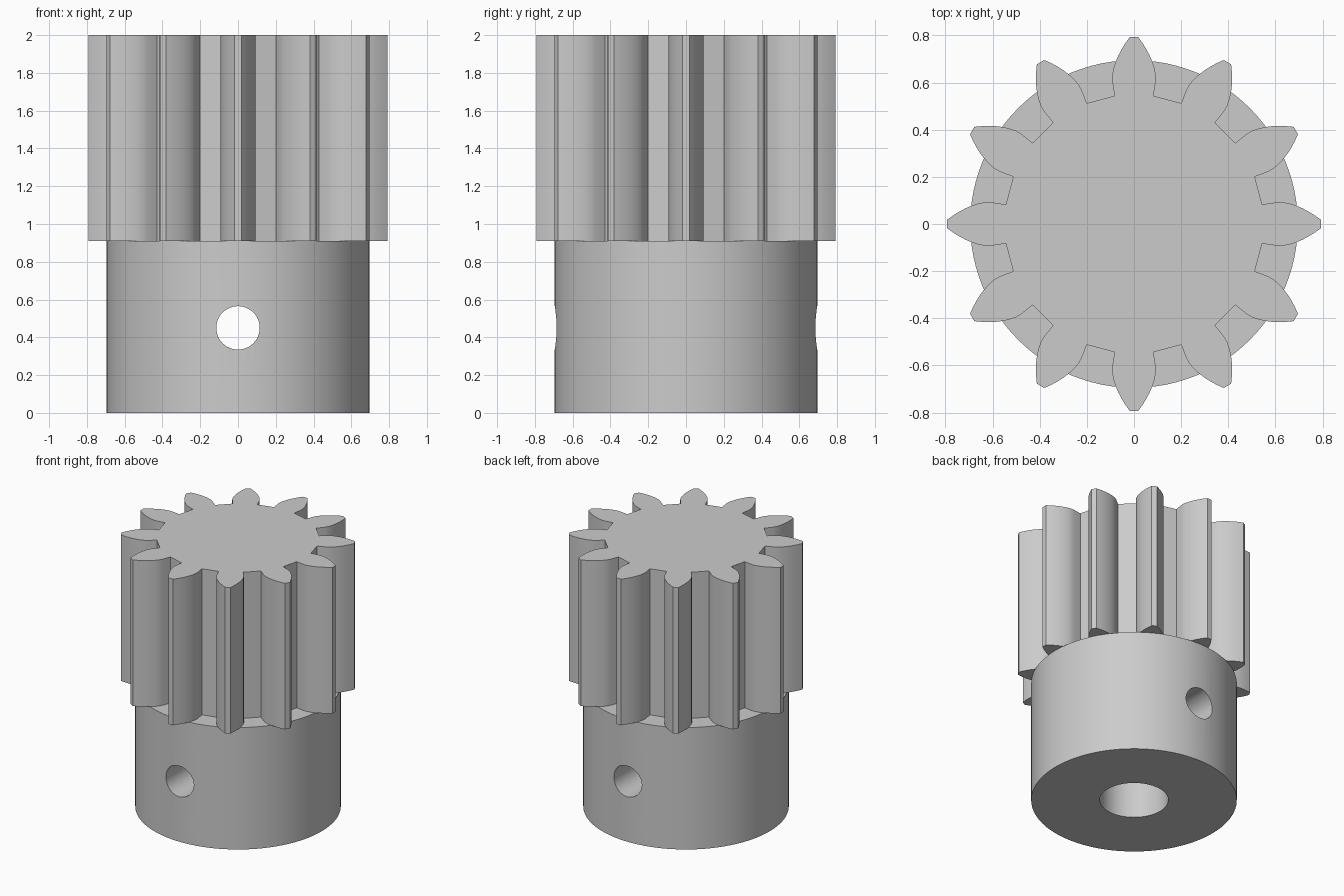
import bpy, bmesh
from math import sin, cos, tan, acos, pi, radians

if "Cube" in bpy.data.objects:
    bpy.data.objects.remove(bpy.data.objects["Cube"], do_unlink=True)

TEETH = 12
ROOT_R, BASE_R, TIP_R = 0.55, 0.617, 0.793
HALF_ANGLE = radians(8.65)
HUB_R, HUB_TOP, TOP = 0.695, 0.91, 2.0

# Plain grey metal
metal = bpy.data.materials.new("grey metal")
metal.use_nodes = True
GREY = (0.6, 0.6, 0.6, 1)
metal.diffuse_color = GREY
metal.node_tree.nodes["Principled BSDF"].inputs["Base Color"].default_value = GREY


def smooth(obj, angle):
    bpy.ops.object.select_all(action="DESELECT")
    obj.select_set(True)
    bpy.context.view_layer.objects.active = obj
    bpy.ops.object.shade_smooth_by_angle(angle=radians(angle))


def cylinder(name, radius, depth, location, rotation=(0, 0, 0), sides=96):
    bpy.ops.mesh.primitive_cylinder_add(vertices=sides, radius=radius, depth=depth,
                                        location=location, rotation=rotation)
    obj = bpy.context.object
    obj.name = name
    obj.data.materials.append(metal)
    return obj


def cut(obj, cutter):
    mod = obj.modifiers.new("cut", "BOOLEAN")
    mod.operation, mod.solver, mod.object = "DIFFERENCE", "EXACT", cutter
    bpy.context.view_layer.objects.active = obj
    bpy.ops.object.modifier_apply(modifier=mod.name)
    bpy.data.objects.remove(cutter, do_unlink=True)


# Tooth flank: radial up to the base circle, then an involute to the tip
def flank(steps=7):
    points = [(ROOT_R, HALF_ANGLE)]
    for i in range(steps + 1):
        r = BASE_R + (TIP_R - BASE_R) * i / steps
        a = acos(BASE_R / r)
        points.append((r, HALF_ANGLE - (tan(a) - a)))
    return points


# Toothed section, extruded from the repeated tooth outline
side = flank()
tooth = [(r, -a) for r, a in side] + [(r, a) for r, a in reversed(side)]
bm = bmesh.new()
outline = []
for k in range(TEETH):
    centre = 2 * pi * k / TEETH
    for r, a in tooth:
        outline.append(bm.verts.new((r * cos(centre + a), r * sin(centre + a), HUB_TOP)))
base = bm.faces.new(outline)
grown = bmesh.ops.extrude_face_region(bm, geom=[base], use_keep_orig=True)
bmesh.ops.translate(bm, vec=(0, 0, TOP - HUB_TOP),
                    verts=[v for v in grown["geom"] if isinstance(v, bmesh.types.BMVert)])
bmesh.ops.recalc_face_normals(bm, faces=bm.faces)
mesh = bpy.data.meshes.new("toothed_section")
bm.to_mesh(mesh)
bm.free()
mesh.materials.append(metal)
gear = bpy.data.objects.new("toothed_section", mesh)
bpy.context.collection.objects.link(gear)
smooth(gear, 15)

# Hub with a shaft bore and a cross hole for a pin
hub = cylinder("hub", HUB_R, HUB_TOP, (0, 0, HUB_TOP / 2))
cut(hub, cylinder("bore_cutter", 0.232, 2, (0, 0, 0), sides=64))
cut(hub, cylinder("pin_hole_cutter", 0.115, 2, (0, 0, 0.45), (pi / 2, 0, 0), sides=48))
smooth(hub, 30)
